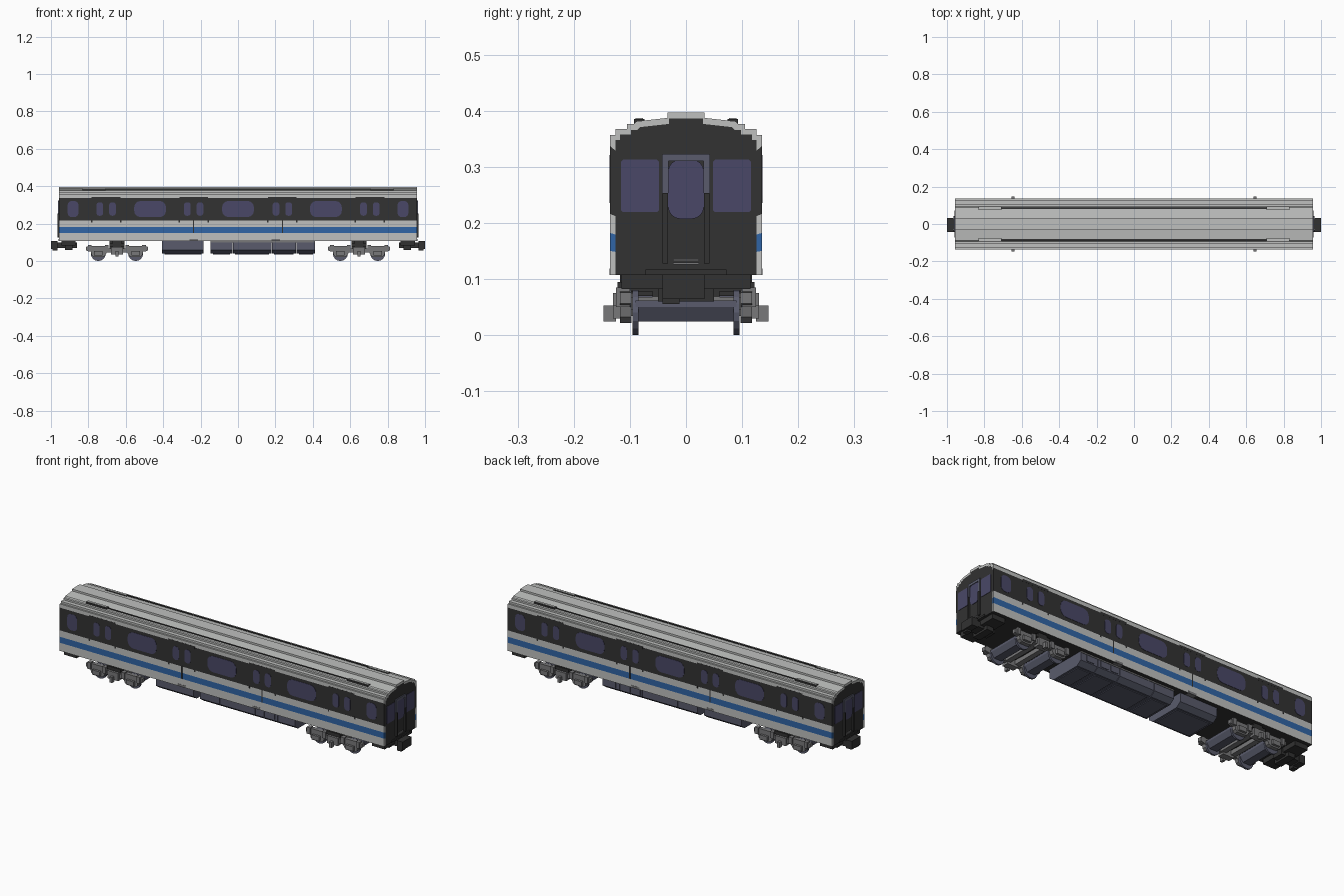
import bpy, bmesh, math

cube = bpy.data.objects.get("Cube")
if cube:
    bpy.data.objects.remove(cube)


def material(name, rgb):
    m = bpy.data.materials.new(name)
    m.use_nodes = True
    m.diffuse_color = (*rgb, 1)
    m.node_tree.nodes["Principled BSDF"].inputs["Base Color"].default_value = (*rgb, 1)
    return m


LIGHT = material("light grey", (0.52, 0.53, 0.52))
DARK = material("charcoal", (0.032, 0.032, 0.032))
BLUE = material("stripe blue", (0.03, 0.13, 0.38))
GLASS = material("window violet", (0.068, 0.064, 0.135))
SLATE = material("slate", (0.1, 0.105, 0.15))
GREY = material("mid grey", (0.19, 0.19, 0.195))


def finish(name, bm, mats):
    bmesh.ops.recalc_face_normals(bm, faces=bm.faces)
    me = bpy.data.meshes.new(name)
    bm.to_mesh(me)
    bm.free()
    for m in mats:
        me.materials.append(m)
    ob = bpy.data.objects.new(name, me)
    bpy.context.collection.objects.link(ob)
    return ob


def prism(name, pts, axis, a, b, mat):
    """Extrude a 2D outline along x (points are y, z) or y (points are x, z)."""
    bm = bmesh.new()
    place = (lambda p, t: (t, p[0], p[1])) if axis == "x" else (lambda p, t: (p[0], t, p[1]))
    r0 = [bm.verts.new(place(p, a)) for p in pts]
    r1 = [bm.verts.new(place(p, b)) for p in pts]
    bm.faces.new(r0)
    bm.faces.new(r1)
    n = len(pts)
    for i in range(n):
        j = (i + 1) % n
        bm.faces.new((r0[i], r0[j], r1[j], r1[i]))
    return finish(name, bm, [mat])


def box(name, x0, x1, y0, y1, z0, z1, mat):
    return prism(name, [(x0, z0), (x1, z0), (x1, z1), (x0, z1)], "y", y0, y1, mat)


def rounded(cx, cz, hw, hh, r, seg=4):
    pts = []
    for k, (sx, sz) in enumerate([(1, 1), (-1, 1), (-1, -1), (1, -1)]):
        for i in range(seg + 1):
            t = math.pi / 2 * (k + i / seg)
            pts.append((cx + sx * (hw - r) + r * math.cos(t), cz + sz * (hh - r) + r * math.sin(t)))
    return pts


def mirrored(half):
    return half + [(-u, v) for u, v in reversed(half) if u > 0]


# Car body: stepped section swept along x, coloured by height
half = [(0.135, 0.107), (0.135, 0.15), (0.135, 0.182), (0.135, 0.216), (0.135, 0.337),
        (0.135, 0.357), (0.126, 0.357), (0.126, 0.367), (0.105, 0.367), (0.105, 0.376),
        (0.093, 0.376), (0.088, 0.381), (0.033, 0.387), (0.033, 0.397)]
section = mirrored(half)
END = 0.956
bm = bmesh.new()
rings = []
for x, s in [(-END, 0), (-END, 1), (END, 1), (END, 0)]:
    rings.append([bm.verts.new((x, y if s else y * 0.93, z if s else 0.107 + (z - 0.107) * 0.962))
                  for y, z in section])
n = len(section)
for r0, r1 in zip(rings, rings[1:]):
    for i in range(n):
        j = (i + 1) % n
        f = bm.faces.new((r0[i], r0[j], r1[j], r1[i]))
        zs = (section[i][1] + section[j][1]) / 2
        if 0.216 < zs < 0.337 or zs < 0.108:
            f.material_index = 1
        elif 0.15 < zs < 0.182:
            f.material_index = 2
for r in (rings[0], rings[-1]):
    bm.faces.new(r).material_index = 1
finish("car_body", bm, [LIGHT, DARK, BLUE])

# Side windows, door headers and door seams
for s, side in ((-1, "front"), (1, "back")):
    y0, y1 = s * 0.134, s * 0.1365
    wins = [(c, 0.085, 0.043, 0.034) for c in (-0.47, 0, 0.47)]
    wins += [(c, 0.029, 0.043, 0.022) for c in (-0.882, 0.882)]
    doors = (-0.705, -0.237, 0.237, 0.705)
    wins += [(d + o, 0.018, 0.036, 0.015) for d in doors for o in (-0.034, 0.034)]
    for x, hw, hh, r in wins:
        prism(side + "_window", rounded(x, 0.278, hw, hh, r), "y", y0, y1, GLASS)
    for d in doors:
        box(side + "_door_header", d - 0.077, d + 0.077, y0, s * 0.1355, 0.33, 0.343, DARK)
        for e in (-0.077, 0.077):
            box(side + "_door_notch", d + e - 0.004, d + e + 0.004, y0, s * 0.1355, 0.207, 0.22, DARK)
        if abs(d) < 0.5:
            box(side + "_door_seam", d - 0.003, d + 0.003, y0, s * 0.1355, 0.15, 0.22, DARK)

    # Roof gutter groove and vent pods
    box(side + "_roof_groove", -0.71, 0.71, s * 0.081, s * 0.089, 0.376, 0.3835, DARK)
    for c in (-0.77, 0.77):
        box(side + "_roof_vent", c - 0.062, c + 0.062, s * 0.074, s * 0.093, 0.374, 0.385, DARK)
        box(side + "_vent_lid", c - 0.059, c + 0.059, s * 0.077, s * 0.09, 0.384, 0.387, LIGHT)

# Body ends, each with windows, gangway door, steps and coupler
for e, end in ((-1, "right"), (1, "left")):
    a = e * (END - 0.001)

    def plate(name, pts, depth, mat):
        prism(end + "_" + name, pts, "x", a, e * (END + depth), mat)

    for s in (-1, 1):
        plate("end_window", rounded(s * 0.082, 0.266, 0.034, 0.047, 0.004, 1), 0.002, GLASS)
        plate("door_pillar", rounded(s * 0.037, 0.19, 0.005, 0.063, 0.001, 1), 0.009, DARK)
        plate("door_frame_post", rounded(s * 0.037, 0.287, 0.0055, 0.036, 0.002, 1), 0.006, SLATE)
    plate("door_frame_top", rounded(0, 0.3165, 0.042, 0.0065, 0.003, 1), 0.006, SLATE)
    plate("door_window", rounded(0, 0.26, 0.032, 0.053, 0.022), 0.003, GLASS)
    for z in (0.128, 0.134):
        plate("door_step", rounded(0, z, 0.023, 0.0018, 0.0005, 1), 0.004, GREY)
    plate("end_sill", rounded(0, 0.112, 0.073, 0.005, 0.001, 1), 0.004, DARK)

    def ebox(name, x0, x1, y0, y1, z0, z1, mat):
        box(end + "_" + name, e * x0, e * x1, y0, y1, z0, z1, mat)

    ebox("coupler_bar", 0.86, 0.97, -0.03, 0.03, 0.07, 0.1, DARK)
    ebox("coupler_head", 0.965, 1.0, -0.042, 0.033, 0.064, 0.108, DARK)
    ebox("coupler_lip", 0.965, 0.992, -0.042, -0.012, 0.055, 0.07, DARK)
    ebox("buffer_beam", 0.87, 0.945, -0.115, 0.115, 0.082, 0.108, DARK)
    ebox("buffer_beam_low", 0.885, 0.925, -0.05, 0.05, 0.06, 0.085, DARK)

# Bogies
frame = [(0, 0.045), (0.055, 0.045), (0.064, 0.028), (0.076, 0.022), (0.124, 0.022),
         (0.136, 0.032), (0.14, 0.05), (0.165, 0.056), (0.165, 0.076), (0.135, 0.08),
         (0.065, 0.08), (0.052, 0.068), (0, 0.068)]
beam = [(0.038, 0.05), (0.038, 0.062), (-0.038, 0.062), (-0.038, 0.05),
        (-0.022, 0.024), (0.022, 0.024)]
for c in (-0.647, 0.647):
    outline = [(c + u, v) for u, v in mirrored(frame)]
    for s in (-1, 1):
        prism("bogie_side_frame", outline, "y", s * 0.097, s * 0.118, GREY)
        box("bogie_centre_block", c - 0.032, c + 0.032, s * 0.095, s * 0.13, 0.034, 0.075, GREY)
        box("damper_pin", c - 0.007, c + 0.007, s * 0.125, s * 0.147, 0.024, 0.053, GREY)
        box("air_spring", c - 0.025, c + 0.025, s * 0.06, s * 0.118, 0.07, 0.108, DARK)
        box("spring_cap", c - 0.04, c + 0.04, s * 0.055, s * 0.122, 0.078, 0.095, DARK)
        for d in (-0.1, 0.1):
            w = c + d
            wheel = [(w + 0.04 * math.cos(t * math.pi / 8), 0.04 + 0.04 * math.sin(t * math.pi / 8))
                     for t in range(16)]
            prism("wheel", wheel, "y", s * 0.085, s * 0.095, SLATE)
            box("axle_box", w - 0.022, w + 0.022, s * 0.11, s * 0.13, 0.03, 0.054, GREY)
            for o in (-0.045, 0.045):
                box("primary_spring", w + o - 0.01, w + o + 0.01, s * 0.1, s * 0.125, 0.05, 0.085, GREY)
    for d in (-0.1, 0.1):
        prism("axle_beam", [(c + d + u, v) for u, v in beam], "y", -0.09, 0.09, SLATE)
    for d in (-0.028, 0.028):
        box("bogie_transom", c + d - 0.014, c + d + 0.014, -0.1, 0.1, 0.045, 0.068, GREY)
    box("bogie_bolster", c - 0.04, c + 0.04, -0.06, 0.06, 0.066, 0.108, DARK)

# Underfloor equipment cases with chamfered lower edges
case = mirrored([(0.085, 0.04), (0.112, 0.06), (0.112, 0.108)])
cases = [(-0.405, -0.184), (-0.146, -0.03), (-0.027, 0.178), (0.181, 0.31), (0.313, 0.413)]
for a, b in cases:
    prism("equipment_case", case, "x", a, b, SLATE)
    box("case_base", a + 0.012, b - 0.012, -0.075, 0.075, 0.036, 0.042, SLATE)
for s in (-1, 1):
    box("case_top_rail", -0.146, 0.413, s * 0.105, s * 0.114, 0.1, 0.109, GREY)
    box("case_bracket", -0.26, -0.215, s * 0.11, s * 0.136, 0.107, 0.119, GREY)
    box("case_bracket", 0.18, 0.225, s * 0.11, s * 0.136, 0.107, 0.119, GREY)
    for x in (0.19, 0.25, 0.335):
        box("case_hatch", x, x + 0.045, s * 0.111, s * 0.115, 0.066, 0.096, SLATE)
